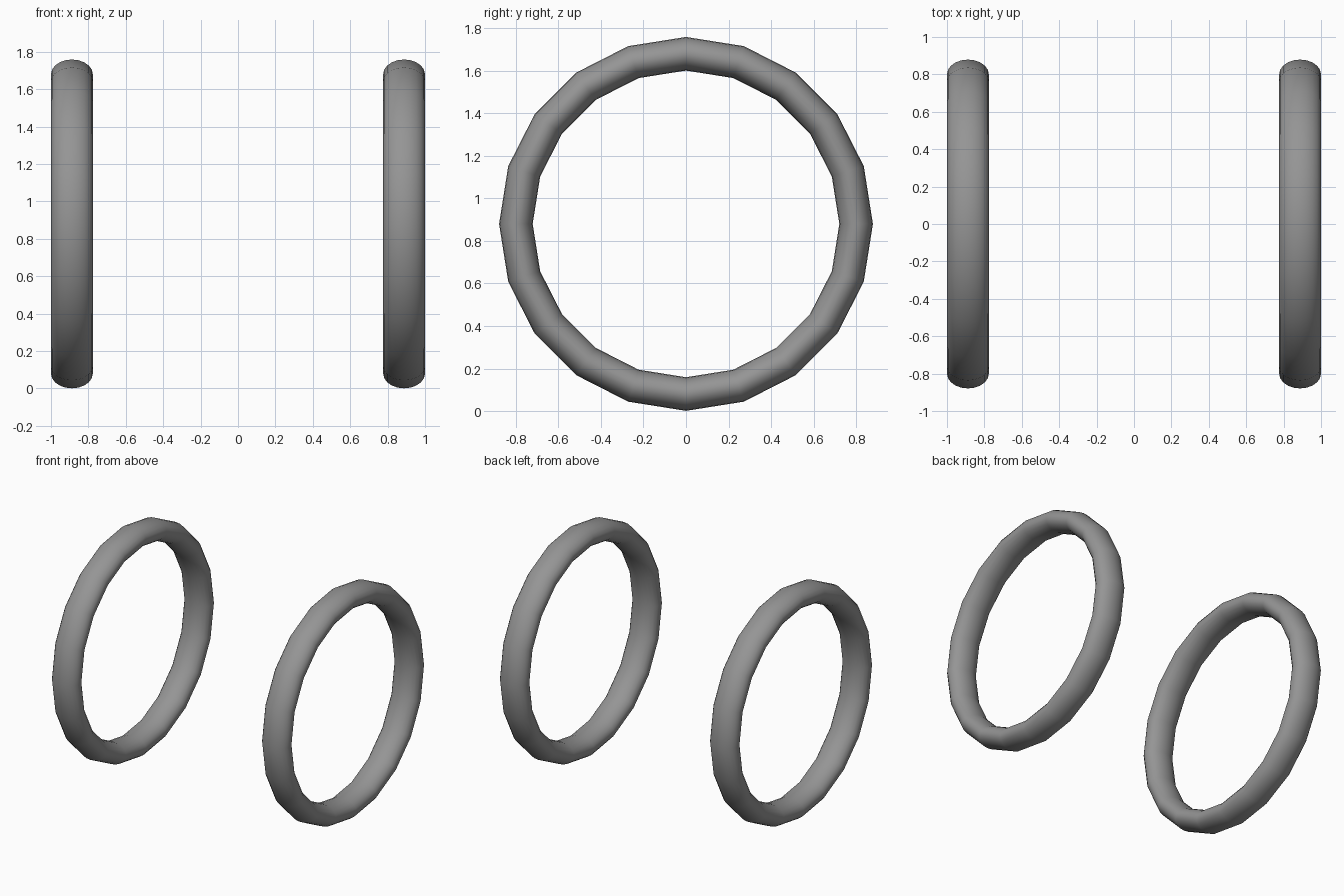
import bpy, math

if "Cube" in bpy.data.objects:
    bpy.data.objects.remove(bpy.data.objects["Cube"])

# Dark grey rubber
rubber = bpy.data.materials.new("dark_grey")
rubber.diffuse_color = (0.3, 0.3, 0.3, 1)
rubber.use_nodes = True
rubber.node_tree.nodes["Principled BSDF"].inputs["Base Color"].default_value = rubber.diffuse_color


def ring(name, x):
    # Wheel ring: 20-sided torus with an oval tube, axis along x
    bpy.ops.mesh.primitive_torus_add(
        major_segments=20, minor_segments=20,
        major_radius=0.80, minor_radius=0.079,
        location=(x, 0, 0.88), rotation=(0, math.pi / 2, 0))
    ob = bpy.context.object
    ob.name = name
    ob.scale = (1, 1, 0.112 / 0.079)
    bpy.ops.object.transform_apply(location=False, rotation=True, scale=True)
    bpy.ops.object.shade_smooth()
    ob.data.materials.append(rubber)
    return ob


# Left and right rings
for name, side in (("left_ring", -1), ("right_ring", 1)):
    ring(name, side * 0.888)
